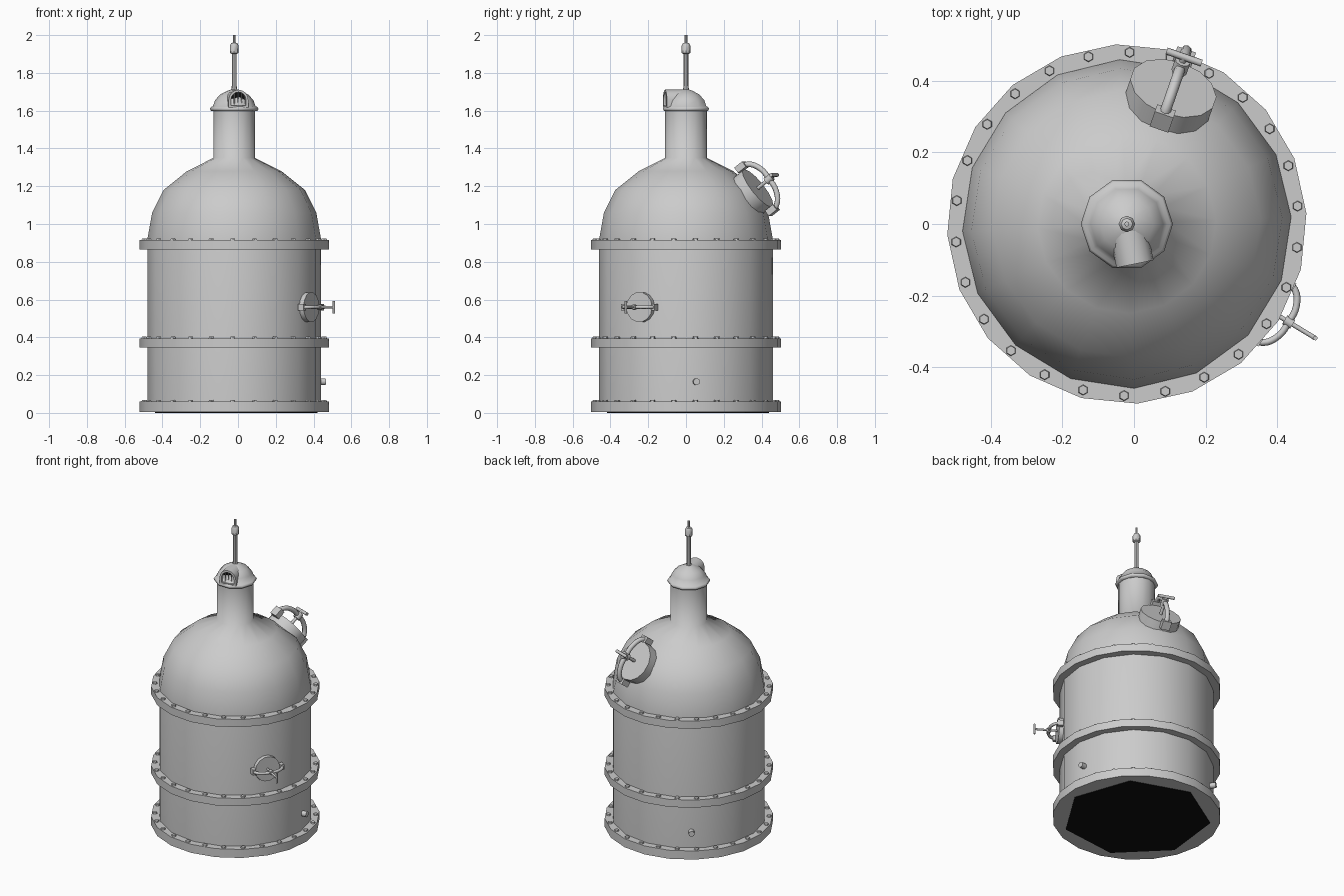
import bpy, bmesh, math
from math import sin, cos, pi, radians
from mathutils import Matrix, Vector

if "Cube" in bpy.data.objects:
    bpy.data.objects.remove(bpy.data.objects["Cube"])

AX = Vector((-0.02, 0, 0))  # vessel axis
dark = bpy.data.materials.new("dark")
dark.diffuse_color = (0.005, 0.005, 0.005, 1)
dark.use_nodes = True
dark.node_tree.nodes["Principled BSDF"].inputs["Base Color"].default_value = dark.diffuse_color


def finish(ob, angle=40, mat=None):
    bpy.ops.object.select_all(action='DESELECT')
    ob.select_set(True)
    bpy.context.view_layer.objects.active = ob
    if ob.type == 'CURVE':
        bpy.ops.object.convert(target='MESH')
        ob = bpy.context.object
    bpy.ops.object.shade_smooth_by_angle(angle=radians(angle))
    if mat:
        ob.data.materials.append(mat)
    return ob


def add_mesh(name, bm, angle=40, mat=None):
    bmesh.ops.recalc_face_normals(bm, faces=bm.faces)
    me = bpy.data.meshes.new(name)
    bm.to_mesh(me)
    bm.free()
    ob = bpy.data.objects.new(name, me)
    bpy.context.collection.objects.link(ob)
    return finish(ob, angle, mat)


def lathe(name, prof, n, start=0, m=None, angle=40, mat=None, cap=True):
    """Revolve (radius, height) points about local z."""
    m = m or Matrix.Translation(AX)
    bm = bmesh.new()
    rings = [[bm.verts.new(m @ Vector((r * cos(a), r * sin(a), z)))
              for a in (radians(start) + 2 * pi * i / n for i in range(n))]
             for r, z in prof]
    for a, b in zip(rings, rings[1:]):
        for i in range(n):
            j = (i + 1) % n
            bm.faces.new((a[i], a[j], b[j], b[i]))
    if cap:
        bm.faces.new(rings[0])
        bm.faces.new(rings[-1])
    return add_mesh(name, bm, angle, mat)


def rod(name, p, q, r, m, n=8):
    d = q - p
    rot = d.to_track_quat('Z', 'Y').to_matrix().to_4x4()
    return lathe(name, [(r, 0), (r, d.length)], n, 0, m @ Matrix.Translation(p) @ rot, 50)


def box(name, size, m):
    bm = bmesh.new()
    bmesh.ops.create_cube(bm, size=1, matrix=m @ Matrix.Diagonal((*size, 1)))
    return add_mesh(name, bm, 30)


def frame(origin, x, z):
    z, x = z.normalized(), x.normalized()
    m = Matrix((x, z.cross(x), z)).transposed().to_4x4()
    return Matrix.Translation(origin) @ m


# Shell: straight wall, dome and neck
lathe("vessel_shell", [(.46, .01), (.46, .92), (.435, 1.06), (.375, 1.18), (.25, 1.28),
                       (.11, 1.35), (.11, 1.61)], 16, 2.5, angle=70)
lathe("base_opening", [(.443, 0), (.443, .008)], 7, 45, mat=dark)

# Bolted flanges
for name, z0, z1 in (("base", .004, .06), ("middle", .345, .395), ("upper", .865, .915)):
    lathe(name + "_flange", [(.503, z0), (.503, z1)], 20, 3.4)
    bm = bmesh.new()
    for i in range(26):
        a = radians(6) + 2 * pi * i / 26
        pos = AX + Vector((.48 * cos(a), .48 * sin(a), z1 + .002))
        bmesh.ops.create_cone(bm, cap_ends=True, segments=6, radius1=.016, radius2=.013,
                              depth=.014, matrix=Matrix.Translation(pos))
    add_mesh(name + "_bolts", bm, 30)

# Domed cap with rolled rim
lathe("neck_cap", [(.11, 1.597), (.124, 1.6), (.129, 1.61), (.122, 1.62), (.113, 1.623), (.102, 1.655),
                   (.075, 1.685), (.035, 1.706), (.012, 1.713)], 10, angle=60)

# Arched vent on the cap
aim = radians(-78.5)
out = Vector((cos(aim), sin(aim), 0))
vent = frame(AX + Vector((0, 0, 1.658)), Vector((0, 0, 1)).cross(out), out)


def arch(bm, s, d):
    pts = [(-.053, -.042), (.053, -.042)] + [(.053 * cos(pi * i / 8), .053 * sin(pi * i / 8)) for i in range(9)]
    return [bm.verts.new(vent @ Vector((x * s, y * s, d))) for x, y in pts]


bm = bmesh.new()
loops = [arch(bm, 1, .0), arch(bm, 1, .114), arch(bm, .76, .114), arch(bm, .76, .085)]
for a, b in zip(loops, loops[1:]):
    for i in range(len(a)):
        j = (i + 1) % len(a)
        bm.faces.new((a[i], a[j], b[j], b[i]))
add_mesh("vent_hood", bm)
bm = bmesh.new()
bm.faces.new(arch(bm, .76, .0855))
add_mesh("vent_opening", bm, mat=dark)
for i in (-1, 0, 1):
    x = i * .02
    rod("vent_bar", Vector((x, -.034, .1)), Vector((x, .038 - abs(i) * .006, .1)), .003, vent, 6)

# Spire: pole, collar, tip
lathe("spire_pole", [(.018, 1.7), (.013, 1.73), (.013, 1.9), (.023, 1.905), (.023, 1.945),
                     (.016, 1.957), (.007, 1.96), (.007, 2.0)], 8)


def hatch(name, m, s, thick, grip):
    """Clamped hatch: local z outwards, yoke along x, grip bar along y."""
    r = .125 * s
    lathe(name + "_lid", [(r, -thick), (r, 0)], 14, 0, m)
    cu = bpy.data.curves.new(name + "_yoke", 'CURVE')
    cu.dimensions = '3D'
    cu.bevel_depth = .015 * s
    cu.bevel_resolution = 2
    cu.resolution_u = 4
    sp = cu.splines.new('BEZIER')
    path = [(-.145, -.02), (-.135, .03), (-.075, .073), (0, .08), (.075, .073), (.135, .03), (.145, -.02)]
    sp.bezier_points.add(len(path) - 1)
    for bp, (x, z) in zip(sp.bezier_points, path):
        bp.co = (x * s, 0, z * s)
        bp.handle_left_type = bp.handle_right_type = 'AUTO'
    ob = bpy.data.objects.new(name + "_yoke", cu)
    ob.matrix_world = m
    bpy.context.collection.objects.link(ob)
    finish(ob, 60)
    for k in (-1, 1):
        box(name + "_lug", (.035 * s, .055 * s, .055 * s), m @ Matrix.Translation((k * .143 * s, 0, -.005 * s)))
    rod(name + "_boss", Vector((0, 0, .06 * s)), Vector((0, 0, .1 * s)), .022 * s, m)
    rod(name + "_screw", Vector((0, 0, 0)), Vector((0, 0, grip)), .01 * s, m)
    rod(name + "_grip", Vector((0, -.052 * s, grip)), Vector((0, .052 * s, grip)), .01 * s, m)


# Dome hatch, tilted with the slope
a, e = radians(70.8), radians(37)
nrm = Vector((cos(e) * cos(a), cos(e) * sin(a), sin(e)))
slope = Vector((-sin(e) * cos(a), -sin(e) * sin(a), cos(e)))
hatch("dome_hatch", frame(Vector((.11, .38, 1.19)), slope, nrm), 1, .07, .115)

# Side hatch, yoke lying level
a = radians(-31.2)
nrm = Vector((cos(a), sin(a), 0))
hatch("side_hatch", frame(AX + nrm * .478 + Vector((0, 0, .56)), Vector((-sin(a), cos(a), 0)), nrm), .64, .035, .138)

# Drain stubs near the base
for deg in (6.7, 127):
    d = Vector((cos(radians(deg)), sin(radians(deg)), 0))
    z = Vector((0, 0, .165))
    rod("drain_stub", AX + z + d * .43, AX + z + d * .487, .018, Matrix(), 10)
